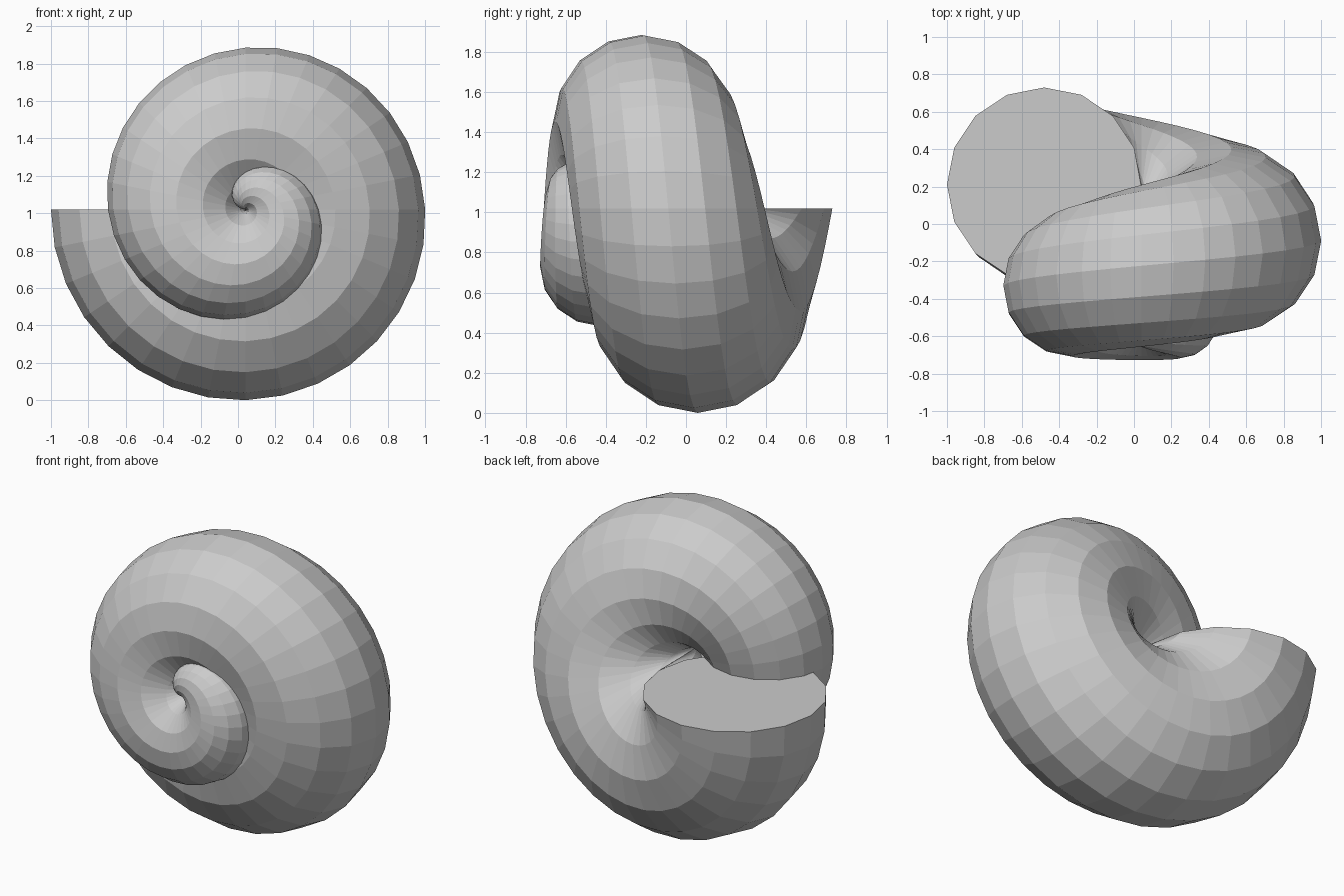
import bpy, bmesh
from math import sin, cos, pi

if "Cube" in bpy.data.objects:
    bpy.data.objects.remove(bpy.data.objects["Cube"])

SIDES, STEPS, TURNS = 16, 64, 2
RADIUS, RISE = 0.52, 0.78          # tube radius at the mouth, travel along the axis
AXIS_X, AXIS_Z, MOUTH_Y = 0.04, 1.02, 0.21

bm = bmesh.new()

# Rings: a tube that touches the coiling axis and shrinks to a point
rings = []
for i in range(STEPS):
    f = i / STEPS
    turn, s = 2 * pi * TURNS * f, f * pi / 2
    r = RADIUS * cos(s)
    ring = []
    for j in range(SIDES):
        u = 2 * pi * j / SIDES
        d = r * (1 + cos(u))
        ring.append(bm.verts.new((AXIS_X - d * cos(turn),
                                  MOUTH_Y - RISE * sin(s) + r * sin(u),
                                  AXIS_Z - d * sin(turn))))
    rings.append(ring)

# Walls
for a, b in zip(rings, rings[1:]):
    for j in range(SIDES):
        k = (j + 1) % SIDES
        bm.faces.new((a[j], a[k], b[k], b[j]))

# Pointed tip and flat mouth
tip = bm.verts.new((AXIS_X, MOUTH_Y - RISE, AXIS_Z))
for j in range(SIDES):
    bm.faces.new((rings[-1][j], rings[-1][(j + 1) % SIDES], tip))
bm.faces.new(rings[0][::-1])

bmesh.ops.recalc_face_normals(bm, faces=bm.faces)
mesh = bpy.data.meshes.new("spiral_shell")
bm.to_mesh(mesh)
bm.free()
bpy.context.collection.objects.link(bpy.data.objects.new("spiral_shell", mesh))
